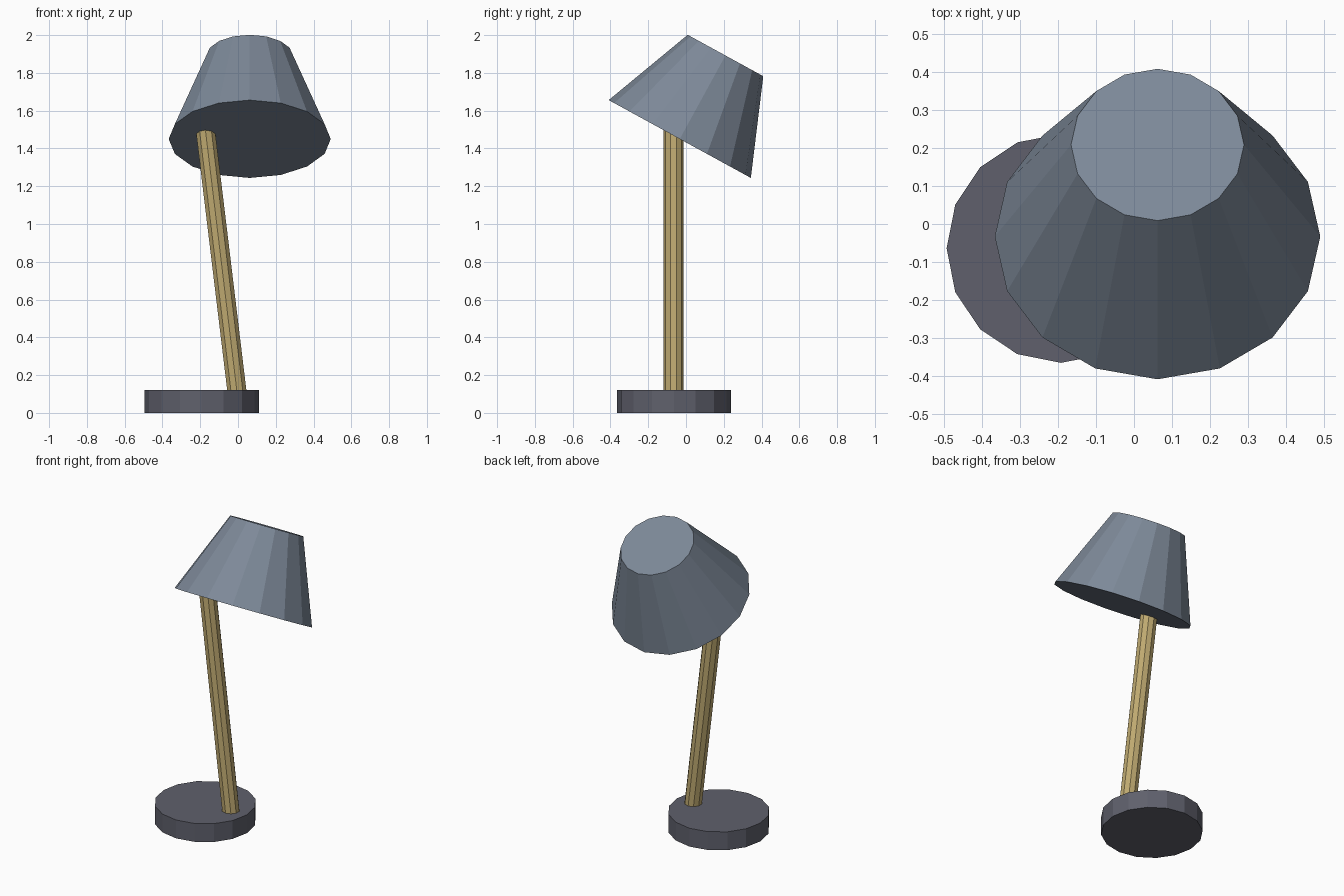
import bpy, math
from mathutils import Vector

if "Cube" in bpy.data.objects:
    bpy.data.objects.remove(bpy.data.objects["Cube"])


def frustum(name, start, end, r1, r2, sides, color):
    """Flat-faced closed cone section running from start to end."""
    a, b = Vector(start), Vector(end)
    axis = b - a
    # tilt about x and y only, so the ring keeps its orientation
    pitch = -math.asin(axis.y / axis.length)
    roll = math.atan2(axis.x, axis.z)
    bpy.ops.mesh.primitive_cone_add(
        vertices=sides, radius1=r1, radius2=r2, depth=axis.length,
        location=(a + b) / 2, rotation=(pitch, roll, 0))
    obj = bpy.context.object
    obj.name = name
    mat = bpy.data.materials.new(name + "_color")
    mat.diffuse_color = (*color, 1)
    mat.use_nodes = True
    mat.node_tree.nodes["Principled BSDF"].inputs["Base Color"].default_value = mat.diffuse_color
    obj.data.materials.append(mat)
    return obj


# Round foot
frustum("base", (-0.192, -0.064, 0), (-0.192, -0.064, 0.12),
        0.302, 0.302, 16, (0.115, 0.118, 0.15))

# Leaning pole, sunk into the base and the shade
frustum("pole", (-0.004, -0.066, 0.10), (-0.185, -0.066, 1.60),
        0.053, 0.053, 10, (0.52, 0.40, 0.165))

# Tilted closed lampshade
frustum("shade", (0.062, -0.033, 1.45), (0.062, 0.209, 1.892),
        0.429, 0.228, 16, (0.205, 0.25, 0.315))
